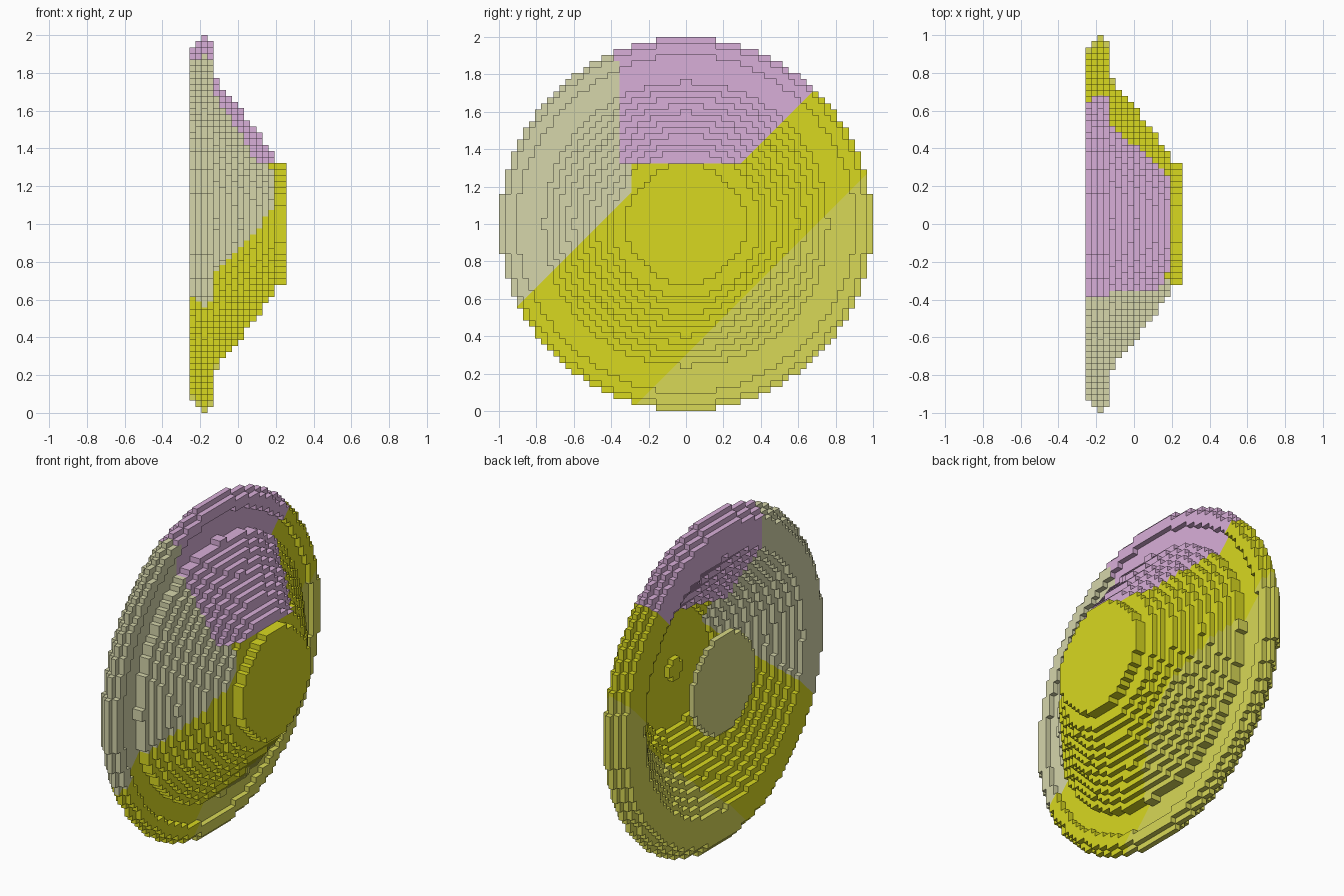
import bpy, bmesh, math
from mathutils import Vector

cube = bpy.data.objects.get("Cube")
if cube:
    bpy.data.objects.remove(cube, do_unlink=True)

V = 2 / 62          # block size
X0 = -8 * V         # back plane of the dish


def material(name, rgb):
    lin = [((c / 255 + 0.055) / 1.055) ** 2.4 for c in rgb] + [1]
    m = bpy.data.materials.new(name)
    m.use_nodes = True
    m.diffuse_color = lin
    bsdf = next(n for n in m.node_tree.nodes if n.type == 'BSDF_PRINCIPLED')
    bsdf.inputs["Base Color"].default_value = lin
    return m


MATS = [material("yellow", (216, 216, 32)),
        material("lilac", (217, 175, 217)),
        material("grey_khaki", (214, 214, 171)),
        material("light_olive", (216, 216, 87)),
        material("pale_olive", (216, 216, 132))]

# Diagonal colour borders, as values of z - y
DIAGONALS = (1.03, 1.46, 0.30)


def patch_colour(c):
    """Colour patches of the dish seen along its axis."""
    y, z = c.y, c.z
    lilac_edge = -12 * V if z > 1 + 27 * V - 1e-4 else -11 * V
    if z > 1 + 10 * V - 1e-4 and z - y > 1.03 and y > lilac_edge:
        return 1
    if z - y > 1.46 and y < -9 * V + 1e-4:
        return 2
    return 3 if z - y < 0.30 else 0


def block_part(name, rings, colour=None):
    """Stepped solid from rings (layer, inner radius, outer radius) in blocks."""
    cells = set()
    for k, r0, r1 in rings:
        n = math.ceil(r1)
        for i in range(-n, n):
            for j in range(-n, n):
                if r0 <= math.hypot(i + .5, j + .5) < r1:
                    cells.add((k, i, j))
    bm = bmesh.new()
    verts = {}

    def vert(p):
        if p not in verts:
            verts[p] = bm.verts.new((X0 + p[0] * V, p[1] * V, 1 + p[2] * V))
        return verts[p]

    # Only the exposed sides of each block become faces
    for cell in sorted(cells):
        for axis in range(3):
            for side in (0, 1):
                near = list(cell)
                near[axis] += 2 * side - 1
                if tuple(near) in cells:
                    continue
                u, w = (axis + 1) % 3, (axis + 2) % 3
                loop = []
                for a, b in ((0, 0), (1, 0), (1, 1), (0, 1)):
                    p = list(cell)
                    p[axis] += side
                    p[u] += a
                    p[w] += b
                    loop.append(vert(tuple(p)))
                bm.faces.new(loop if side else loop[::-1])
    if colour is None:
        # Cut clean diagonal borders, then colour by position
        for d in DIAGONALS:
            bmesh.ops.bisect_plane(bm, geom=bm.verts[:] + bm.edges[:] + bm.faces[:],
                                   dist=1e-5, plane_co=Vector((0, 0, d)),
                                   plane_no=Vector((0, -1, 1)).normalized())
    for f in bm.faces:
        f.material_index = patch_colour(f.calc_center_median()) if colour is None else colour
    me = bpy.data.meshes.new(name)
    bm.to_mesh(me)
    bm.free()
    for m in MATS:
        me.materials.append(m)
    ob = bpy.data.objects.new(name, me)
    bpy.context.collection.objects.link(ob)
    return ob


def cone_radius(k):
    """Outer radius of the cone at a layer; the hollow follows four layers behind."""
    return 23.53 - 1.255 * (k - 4)


# Flat rim with a raised lip on its front
rim = [(k, cone_radius(k + 4), 28.9 + k) for k in (0, 1, 2)]
block_part("rim", rim + [(3, 27.9, 29.9)])

# Hollow cone, closed by a thick floor at its narrow end
cone = [(3, cone_radius(7), cone_radius(4))]
cone += [(k, cone_radius(k + 4), cone_radius(k)) for k in range(4, 11)]
cone += [(k, 0, cone_radius(k)) for k in (11, 12, 13)]
block_part("cone", cone)

# Hub cap on the narrow end
block_part("hub_cap", [(14, 0, 9.9), (15, 0, 9.9)], 0)

# Low boss on the inner floor
block_part("inner_boss", [(10, 0, 1.9)], 0)

# Disc set in the open back
block_part("back_disc", [(0, 0, 8.9)], 4)
